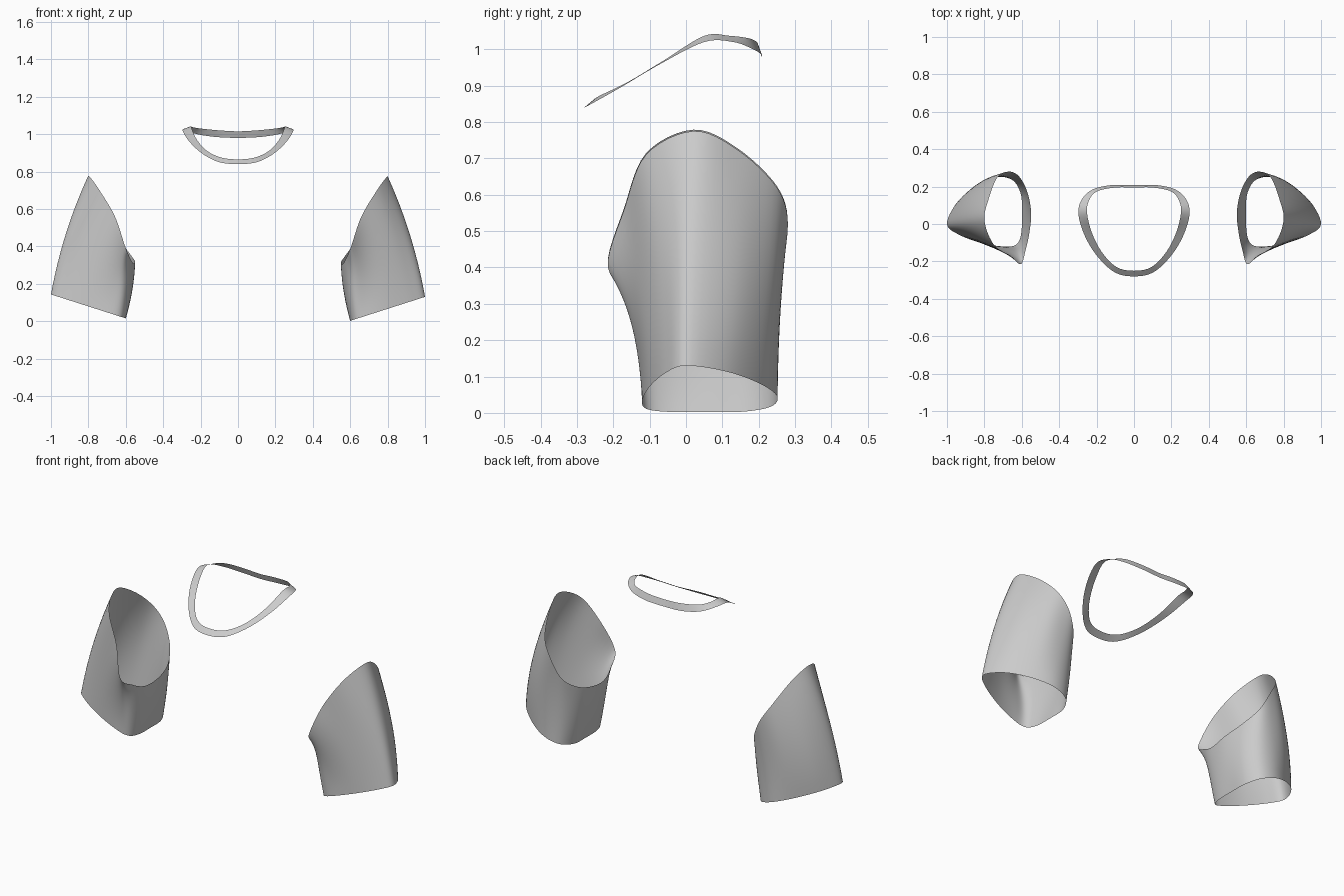
import bpy, bmesh
from mathutils import Vector

if "Cube" in bpy.data.objects:
    bpy.data.objects.remove(bpy.data.objects["Cube"])


def smooth_loop(points, steps=6):
    """Closed Catmull-Rom curve through the points."""
    p, n, out = [Vector(q) for q in points], len(points), []
    for i in range(n):
        a, b, c, d = (p[(i + k) % n] for k in (-1, 0, 1, 2))
        for s in range(steps):
            t = s / steps
            out.append(0.5 * (2 * b + (c - a) * t + (2 * a - 5 * b + 4 * c - d) * t ** 2
                              + (3 * b - a - 3 * c + d) * t ** 3))
    return out


def loft(name, rings):
    """Open tube through a list of equal-length closed rings."""
    bm = bmesh.new()
    rows = [[bm.verts.new(v) for v in r] for r in rings]
    n = len(rows[0])
    for lo, hi in zip(rows, rows[1:]):
        for i in range(n):
            j = (i + 1) % n
            bm.faces.new((lo[i], lo[j], hi[j], hi[i]))
    bmesh.ops.recalc_face_normals(bm, faces=bm.faces[:])
    me = bpy.data.meshes.new(name)
    bm.to_mesh(me)
    bm.free()
    me.shade_smooth()
    ob = bpy.data.objects.new(name, me)
    bpy.context.collection.objects.link(ob)
    return ob


# Sleeve sections, starting at the outer/top side and running round the back
hem = [(x, y, 0.002 + 0.32 * (x - 0.6)) for x, y in (
    (1.0, 0), (.95, .11), (.85, .20), (.74, .25), (.65, .235), (.605, .16),
    (.60, .06), (.603, -.05), (.63, -.11), (.70, -.12), (.82, -.10), (.94, -.055))]
middle = [(.92, .01, .46), (.885, .14, .42), (.80, .235, .36), (.71, .26, .29),
          (.63, .24, .22), (.58, .17, .18), (.565, .06, .16), (.575, -.05, .155),
          (.605, -.125, .18), (.66, -.145, .24), (.76, -.125, .33), (.865, -.07, .41)]
armhole = [(.80, .02, .775), (.775, .14, .725), (.73, .25, .62), (.67, .28, .52),
           (.615, .255, .41), (.57, .17, .345), (.55, .06, .315), (.56, -.05, .305),
           (.58, -.14, .34), (.605, -.215, .40), (.66, -.17, .56), (.75, -.11, .71)]
H, M, A = (smooth_loop(r) for r in (hem, middle, armhole))


def sleeve(name, side, lift):
    rings = []
    for k in range(13):
        t = k / 12
        h, m, a = (1 - t) * (1 - 2 * t), 4 * t * (1 - t), t * (2 * t - 1)
        rings.append([Vector((side * q.x, q.y, q.z + lift * (1 - 0.7 * t)))
                      for q in (h * u + m * v + a * w for u, v, w in zip(H, M, A))])
    return loft(name, rings)


sleeve("sleeve_right", 1, 0.0)
sleeve("sleeve_left", -1, 0.013)

# Neck band: half outlines from front centre to back centre
outer = [(0, -.28, .84), (.10, -.26, .85), (.19, -.18, .895), (.26, -.07, .96),
         (.297, .05, 1.02), (.28, .13, 1.02), (.22, .185, 1.0), (.12, .208, .985), (0, .208, .98)]
inner = [(0, -.25, .865), (.09, -.232, .875), (.165, -.16, .91), (.22, -.06, .97),
         (.25, .05, 1.037), (.243, .12, 1.037), (.20, .173, 1.03), (.10, .195, 1.02), (0, .195, 1.015)]


def whole(half):
    return smooth_loop(half + [(-x, y, z) for x, y, z in half[-2:0:-1]])


O, I = whole(outer), whole(inner)
loft("neck_band", [[o.lerp(i, t / 3) for o, i in zip(O, I)] for t in range(4)])
